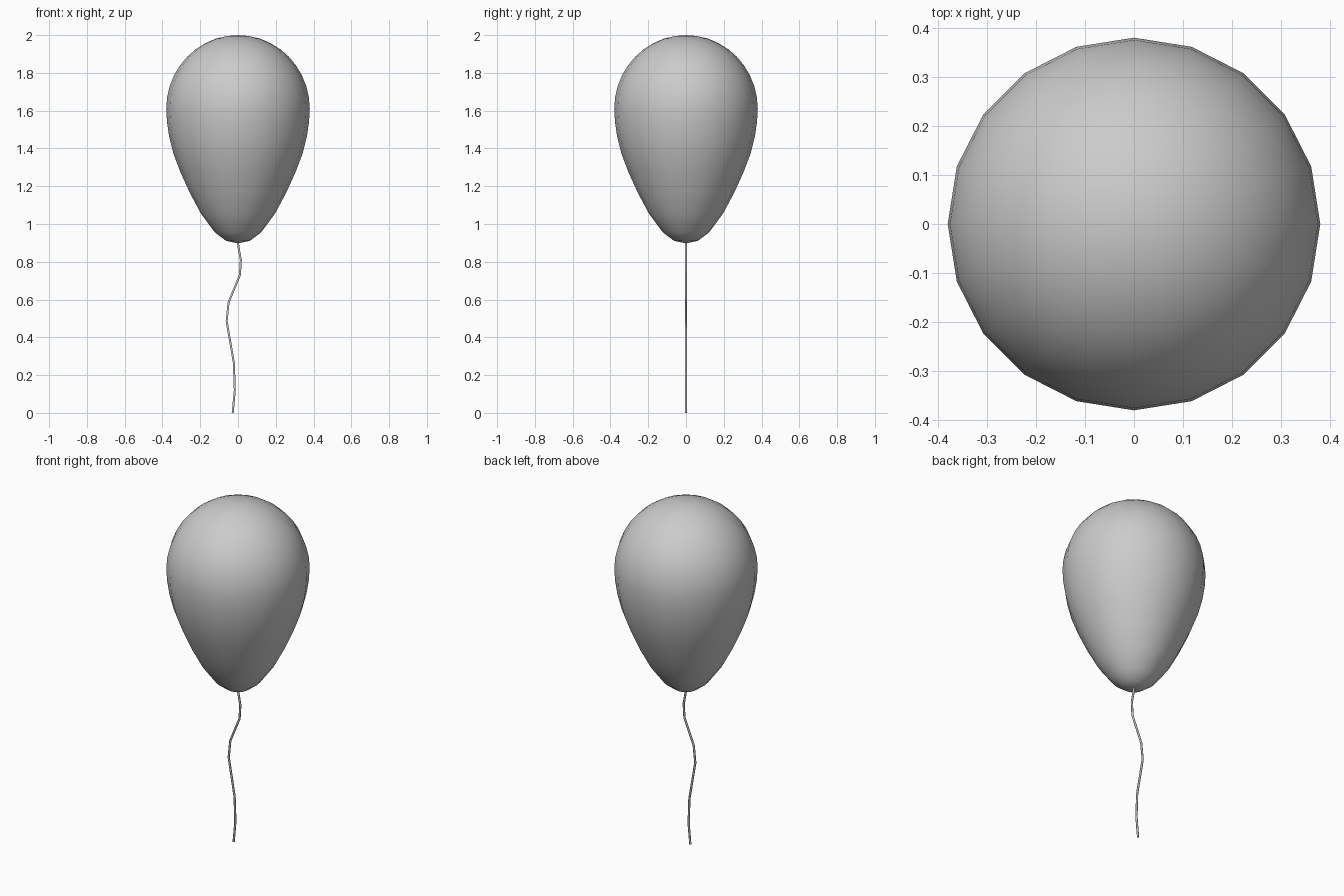
import bpy, bmesh
from math import cos, sin, pi, radians

if "Cube" in bpy.data.objects:
    bpy.data.objects.remove(bpy.data.objects["Cube"])

SIDES = 20
# Balloon profile: round dome on top, tapering body below (radius, height)
dome = [(0.38 * sin(radians(a)), 1.61 + 0.39 * cos(radians(a))) for a in range(9, 90, 9)]
body = [(0.38, 1.61), (0.376, 1.54), (0.364, 1.46), (0.341, 1.37), (0.305, 1.275),
        (0.255, 1.165), (0.196, 1.055), (0.122, 0.955), (0.063, 0.911)]

bm = bmesh.new()
rings = [[bm.verts.new((r * cos(2 * pi * i / SIDES), r * sin(2 * pi * i / SIDES), z))
          for i in range(SIDES)] for r, z in dome + body]
top = bm.verts.new((0, 0, 2.0))
bottom = bm.verts.new((0, 0, 0.897))
for i in range(SIDES):
    j = (i + 1) % SIDES
    bm.faces.new((top, rings[0][i], rings[0][j]))
    bm.faces.new((bottom, rings[-1][j], rings[-1][i]))
    for a, b in zip(rings, rings[1:]):
        bm.faces.new((a[i], b[i], b[j], a[j]))
for f in bm.faces:
    f.smooth = True
mesh = bpy.data.meshes.new("balloon")
bm.to_mesh(mesh)
bm.free()
bpy.context.collection.objects.link(bpy.data.objects.new("balloon", mesh))

# Wavy string hanging below the balloon
path = [(0, 0.91), (0.002, 0.88), (0.015, 0.81), (0.01, 0.73), (-0.05, 0.585),
        (-0.06, 0.485), (-0.022, 0.265), (-0.017, 0.12), (-0.028, 0)]
curve = bpy.data.curves.new("string", 'CURVE')
curve.dimensions = '3D'
curve.bevel_depth = 0.006
curve.bevel_resolution = 1
curve.use_fill_caps = True
spline = curve.splines.new('POLY')
spline.points.add(len(path) - 1)
for p, (x, z) in zip(spline.points, path):
    p.co = (x, 0, z, 1)
bpy.context.collection.objects.link(bpy.data.objects.new("string", curve))
